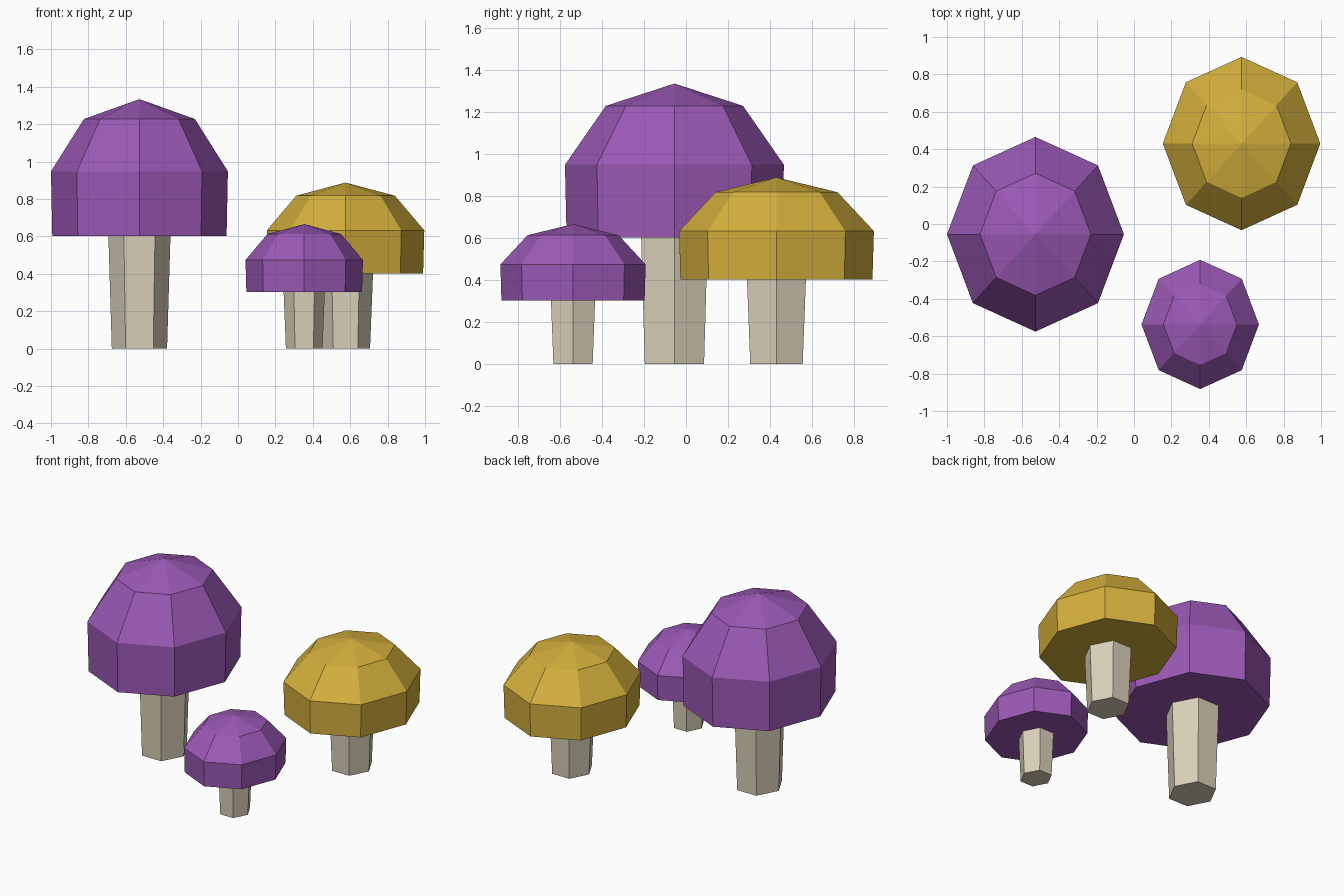
import bpy, bmesh
from math import cos, sin, tau

cube = bpy.data.objects.get("Cube")
if cube:
    bpy.data.objects.remove(cube)

STRETCH = 1.1  # every mushroom is a little deeper than wide


def material(name, rgb):
    mat = bpy.data.materials.new(name)
    mat.use_nodes = True
    mat.diffuse_color = (*rgb, 1)
    bsdf = next(n for n in mat.node_tree.nodes if n.type == 'BSDF_PRINCIPLED')
    bsdf.inputs["Base Color"].default_value = (*rgb, 1)
    return mat


def lathe(name, sides, profile, location, mat, apex=None):
    """Faceted closed solid from (radius, height) rings, with an optional tip."""
    bm = bmesh.new()
    angles = [tau * i / sides for i in range(sides)]
    rings = [[bm.verts.new((r * cos(a), r * STRETCH * sin(a), z)) for a in angles]
             for r, z in profile]
    bm.faces.new(rings[0][::-1])
    for low, high in zip(rings, rings[1:]):
        for i in range(sides):
            j = (i + 1) % sides
            bm.faces.new((low[i], low[j], high[j], high[i]))
    top = rings[-1]
    if apex is None:
        bm.faces.new(top)
    else:
        tip = bm.verts.new((0, 0, apex))
        for i in range(sides):
            bm.faces.new((top[i], top[(i + 1) % sides], tip))
    mesh = bpy.data.meshes.new(name)
    bm.to_mesh(mesh)
    bm.free()
    mesh.materials.append(mat)
    obj = bpy.data.objects.new(name, mesh)
    obj.location = location
    bpy.context.collection.objects.link(obj)


def mushroom(name, x, y, cap_radius, cap_base, cap_top, stem_radius, cap_mat):
    # six-sided stem, widening towards the cap
    lathe(name + "_stem", 6, [(stem_radius * 0.89, 0), (stem_radius, cap_base)],
          (x, y, 0), stem_mat)
    # eight-sided domed cap
    height = cap_top - cap_base
    rings = [(0.985, 0), (1, 0.473), (0.627, 0.855)]
    profile = [(cap_radius * r, cap_base + height * h) for r, h in rings]
    lathe(name + "_cap", 8, profile, (x, y, 0), cap_mat, cap_top)


purple = material("purple", (0.328, 0.100, 0.468))
gold = material("gold", (0.658, 0.429, 0.045))
stem_mat = material("pale_stem", (0.71, 0.64, 0.49))

mushroom("large_mushroom", -0.527, -0.055, 0.473, 0.602, 1.334, 0.166, purple)
mushroom("medium_mushroom", 0.575, 0.43, 0.421, 0.403, 0.888, 0.147, gold)
mushroom("small_mushroom", 0.354, -0.537, 0.314, 0.302, 0.666, 0.11, purple)
